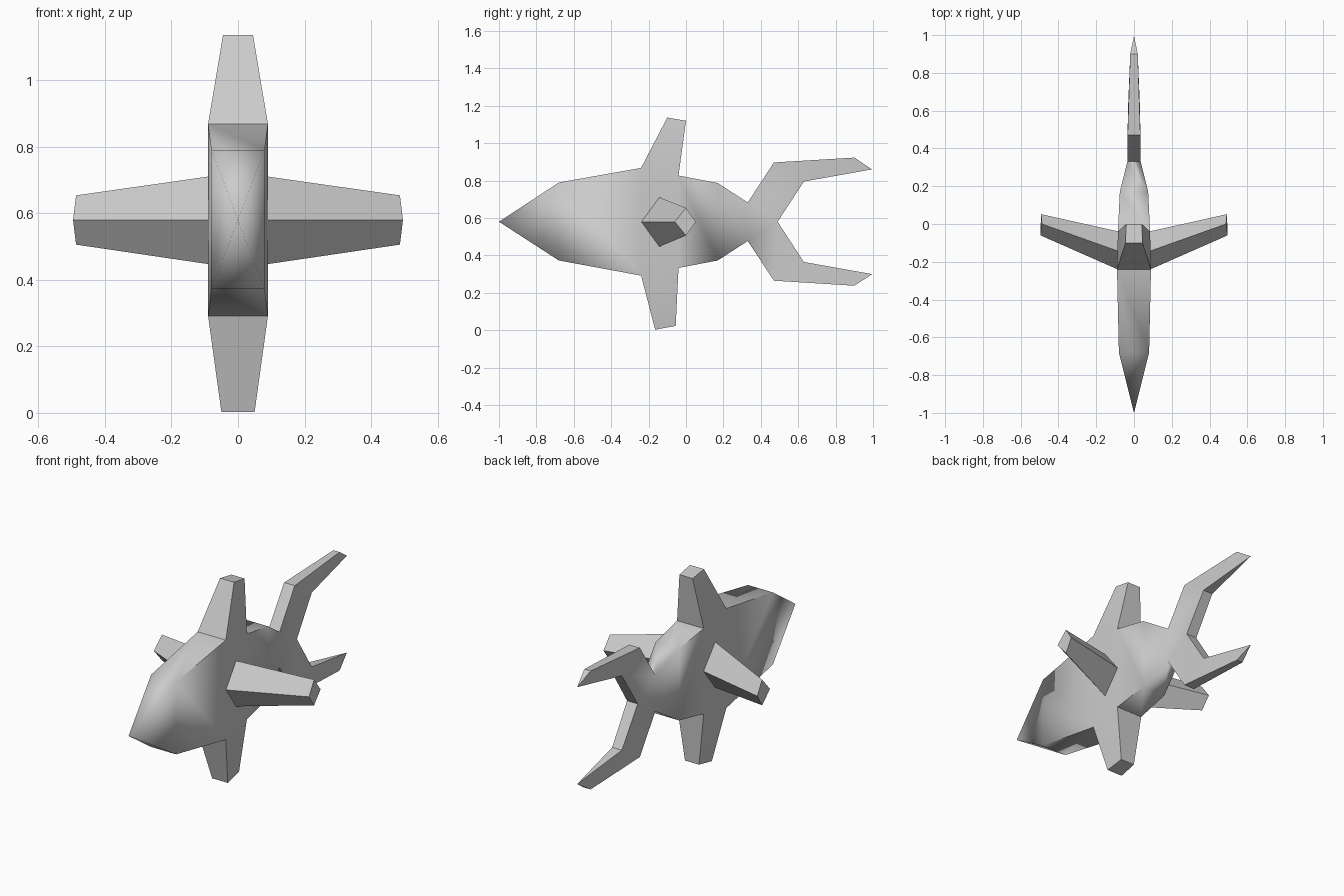
import bpy, bmesh, math

if "Cube" in bpy.data.objects:
    bpy.data.objects.remove(bpy.data.objects["Cube"])

def finish(bm, name, is_soft=lambda e: False):
    bmesh.ops.remove_doubles(bm, verts=bm.verts, dist=1e-4)
    bmesh.ops.recalc_face_normals(bm, faces=bm.faces)
    for f in bm.faces:
        f.smooth = True
    for e in bm.edges:
        e.smooth = e.calc_face_angle(0) < math.radians(30) or is_soft(e)
    me = bpy.data.meshes.new(name)
    bm.to_mesh(me)
    bm.free()
    ob = bpy.data.objects.new(name, me)
    bpy.context.collection.objects.link(ob)
    return ob

# Side silhouette of the fish: (y, z, half width)
P = [(-1, .58, 0), (-.68, .79, .08), (-.24, .868, .09), (-.10, 1.137, .045),
     (0, 1.12, .042), (-.04, .827, .085), (.17, .787, .075), (.33, .683, .035),
     (.47, .897, .034), (.90, .923, .02), (.995, .86, 0), (.63, .795, .031),
     (.49, .58, .034),
     (.63, .365, .031), (.995, .30, 0), (.90, .238, .02), (.47, .265, .034),
     (.33, .477, .035), (.17, .373, .075), (-.04, .333, .085), (-.055, .023, .045),
     (-.165, .003, .05), (-.24, .292, .09), (-.68, .373, .08)]

# Flat side panels: nose, body, fins, tail root and two tail lobes
CELLS = [(0, 1, 23), (1, 2, 22, 23), (2, 5, 19, 22), (5, 6, 18, 19),
         (2, 3, 4, 5), (19, 20, 21, 22), (6, 7, 17, 18), (7, 12, 17),
         (7, 8, 11, 12), (8, 9, 10, 11), (12, 13, 16, 17), (13, 14, 15, 16)]

bm = bmesh.new()
sides = []
for s in (1, -1):
    shared = {}
    if s == -1:
        # pointed tips use one shared vertex
        shared = {i: sides[0][i] for i, p in enumerate(P) if p[2] == 0}
    sides.append([shared.get(i) or bm.verts.new((s * w, y, z))
                  for i, (y, z, w) in enumerate(P)])
for vs in sides:
    for c in CELLS:
        bm.faces.new([vs[i] for i in c])
R, L = sides
for i in range(len(P)):
    j = (i + 1) % len(P)
    loop = []
    for v in (R[i], R[j], L[j], L[i]):
        if v not in loop:
            loop.append(v)
    bm.faces.new(loop)

# Nose and tail root blend softly
def soft(e):
    ys = sorted(v.co.y for v in e.verts)
    return ys[0] < -.9 or (abs(ys[0] - .17) < .01 and abs(ys[1] - .33) < .01)

finish(bm, "fish_body", soft)

# Side fins: diamond root tapering to a swept diamond tip
ROOT = [(.08, -.243, .58), (.08, -.145, .712), (.08, -.04, .58), (.08, -.145, .446)]
TIP = [(.496, -.06, .58), (.487, 0, .654), (.492, .052, .58), (.487, 0, .506)]
for s, name in ((1, "left_side_fin"), (-1, "right_side_fin")):
    bm = bmesh.new()
    a, b = ([bm.verts.new((s * x, y, z)) for x, y, z in ring] for ring in (ROOT, TIP))
    for i in range(4):
        j = (i + 1) % 4
        bm.faces.new((a[i], a[j], b[j], b[i]))
    bm.faces.new(a)
    bm.faces.new(b)
    finish(bm, name)
